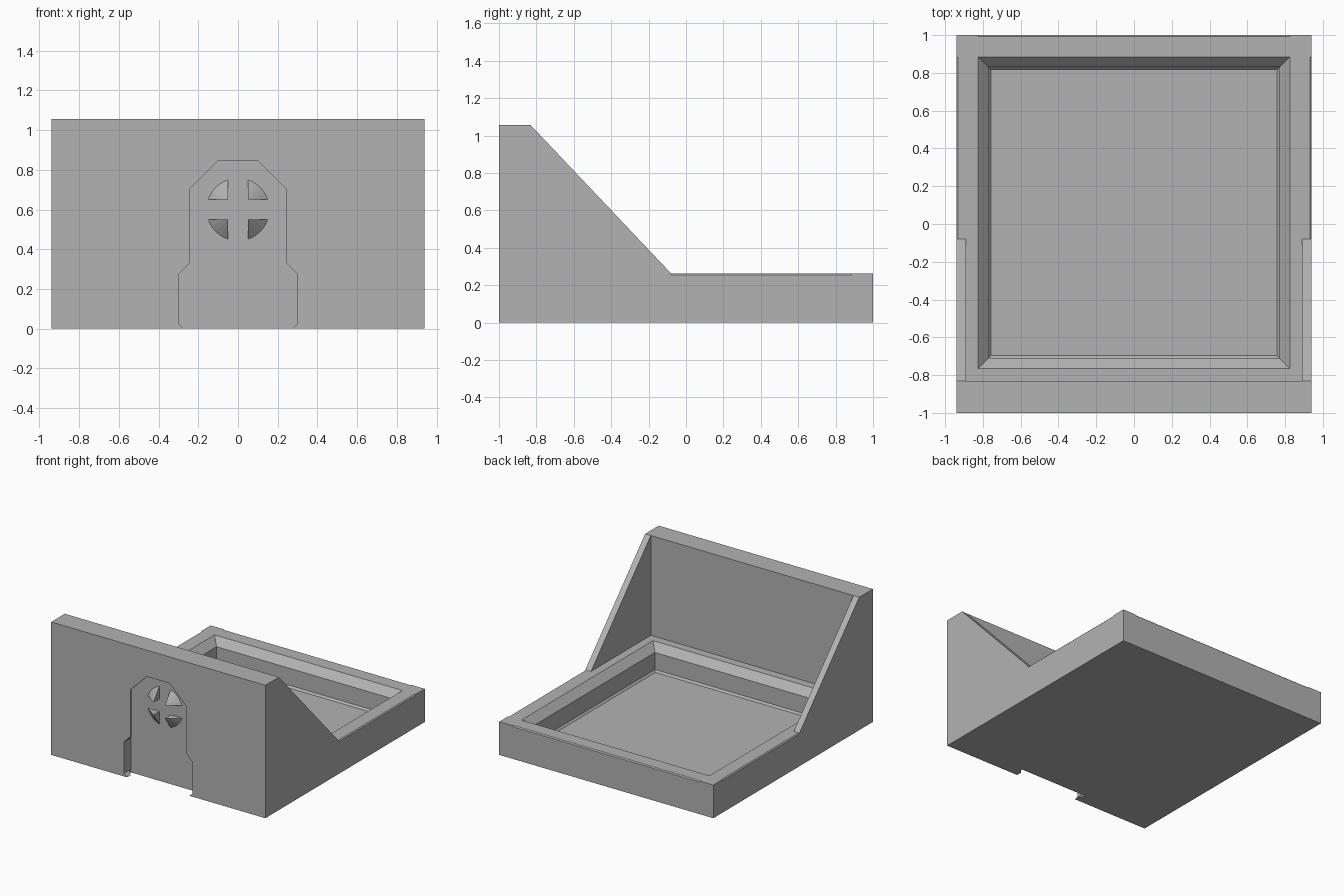
import bpy, bmesh, math
from mathutils import Matrix, Vector

cube = bpy.data.objects.get("Cube")
if cube:
    bpy.data.objects.remove(cube, do_unlink=True)

grey = bpy.data.materials.new("plain grey")
grey.use_nodes = True
colour = (0.45, 0.45, 0.45, 1)
grey.diffuse_color = colour
grey.node_tree.nodes["Principled BSDF"].inputs["Base Color"].default_value = colour

# Main sizes
HALF_X, WALL_BACK, RIM, TOP = 0.94, -0.83, 0.263, 1.055
RIB_END, RIB_INNER = -0.08, 0.89


def finish(name, bm):
    bmesh.ops.recalc_face_normals(bm, faces=bm.faces)
    mesh = bpy.data.meshes.new(name)
    bm.to_mesh(mesh)
    bm.free()
    mesh.materials.append(grey)
    obj = bpy.data.objects.new(name, mesh)
    bpy.context.collection.objects.link(obj)
    return obj


def loft(name, rings):
    """Closed solid through rings of equal point count."""
    bm = bmesh.new()
    loops = [[bm.verts.new(p) for p in ring] for ring in rings]
    n = len(loops[0])
    for a, b in zip(loops, loops[1:]):
        for i in range(n):
            j = (i + 1) % n
            bm.faces.new((a[i], a[j], b[j], b[i]))
    bm.faces.new(loops[0])
    bm.faces.new(loops[-1])
    return finish(name, bm)


def along_x(name, profile, x0, x1):
    return loft(name, [[(x, y, z) for y, z in profile] for x in (x0, x1)])


def along_y(name, profile, y0, y1):
    return loft(name, [[(x, y, z) for x, z in profile] for y in (y0, y1)])


def rect(a0, a1, b0, b1):
    return [(a0, b0), (a1, b0), (a1, b1), (a0, b1)]


def cut(target, cutter):
    cutter.hide_render = True
    mod = target.modifiers.new("cut", "BOOLEAN")
    mod.operation = "DIFFERENCE"
    mod.solver = "EXACT"
    mod.object = cutter
    bpy.context.view_layer.update()
    result = bpy.data.meshes.new_from_object(
        target.evaluated_get(bpy.context.evaluated_depsgraph_get()))
    target.modifiers.clear()
    target.data = result
    bpy.data.objects.remove(cutter, do_unlink=True)


# Tray with a stepped, chamfered recess
tray = along_x("tray", rect(WALL_BACK, 1, 0, RIM), -HALF_X, HALF_X)
MID_Y = 0.06
steps = [(0.865, RIM + 0.04), (0.825, RIM), (0.77, 0.205), (0.77, 0.07), (0.757, 0.055)]
cut(tray, loft("recess_cutter", [
    [(x, y + MID_Y, z) for x, y in rect(-r, r, -r, r)] for r, z in steps]))


# Fine chamfer on the outer rim edges, stopping short of the corners
def edge_triangle(edge, side=1):
    near, far, low, high = edge - 0.025, edge + 0.02, 0.235, 0.28
    return [(side * near, high), (side * far, low), (side * far, high)]


for side in (-1, 1):
    cut(tray, along_y("edge_cutter", edge_triangle(HALF_X, side), RIB_END, 0.885))
cut(tray, along_x("edge_cutter", edge_triangle(1), -0.825, 0.825))

# Tall mounting panel
panel = along_x("mounting_panel", rect(-1, WALL_BACK, 0, TOP), -HALF_X, HALF_X)

# Undercut sliding slot with an octagonal head, open at the bottom
T = math.tan(math.pi / 8)
HEAD_Z, ENTRY_Z, WIDE, NARROW, SLOT_Y = 0.6, 0.15, 0.3, 0.245, -0.915


def slot_ring(w, y):
    half = [(w, -0.1), (w, HEAD_Z + T * w), (T * w, HEAD_Z + w)]
    return [(x, y, z) for x, z in half + [(-x, z) for x, z in reversed(half)]]


cut(panel, loft("slot_cutter", [
    slot_ring(NARROW, -1.05), slot_ring(NARROW, -0.985),
    slot_ring(WIDE, -0.93), slot_ring(WIDE, SLOT_Y)]))

# Wide octagonal entry at the foot of the slot
radius = WIDE / math.cos(math.pi / 8)
octagon = [(radius * math.cos(a), ENTRY_Z + radius * math.sin(a))
           for a in (math.pi * (2 * i + 1) / 8 for i in range(8))]
cut(panel, along_y("entry_cutter", octagon, -1.05, SLOT_Y))

# Locking cone split into four by a cross-shaped gap
GAP, CONE_R, CONE_H = 0.05, 0.158, 0.13
for sx, side_name in ((-1, "right"), (1, "left")):
    for sz, level in ((-1, "lower"), (1, "upper")):
        bm = bmesh.new()
        bmesh.ops.create_cone(bm, cap_ends=True, segments=32, radius1=CONE_R,
                              radius2=0, depth=CONE_H)
        bmesh.ops.transform(bm, verts=bm.verts, matrix=Matrix.Translation(
            (0, SLOT_Y - CONE_H / 2, HEAD_Z)) @ Matrix.Rotation(math.pi / 2, 4, "X"))
        for normal in (Vector((sx, 0, 0)), Vector((0, 0, sz))):
            bmesh.ops.bisect_plane(
                bm, geom=bm.verts[:] + bm.edges[:] + bm.faces[:],
                plane_co=Vector((0, 0, HEAD_Z)) + normal * GAP,
                plane_no=normal, clear_inner=True)
            bmesh.ops.holes_fill(bm, edges=[e for e in bm.edges if e.is_boundary])
        finish(f"locking_bump_{level}_{side_name}", bm)

# Sloping side ribs
rib = [(WALL_BACK, RIM), (RIB_END, RIM), (WALL_BACK, TOP)]
for side, side_name in ((-1, "right"), (1, "left")):
    along_x("side_rib_" + side_name, rib, side * RIB_INNER, side * HALF_X)
